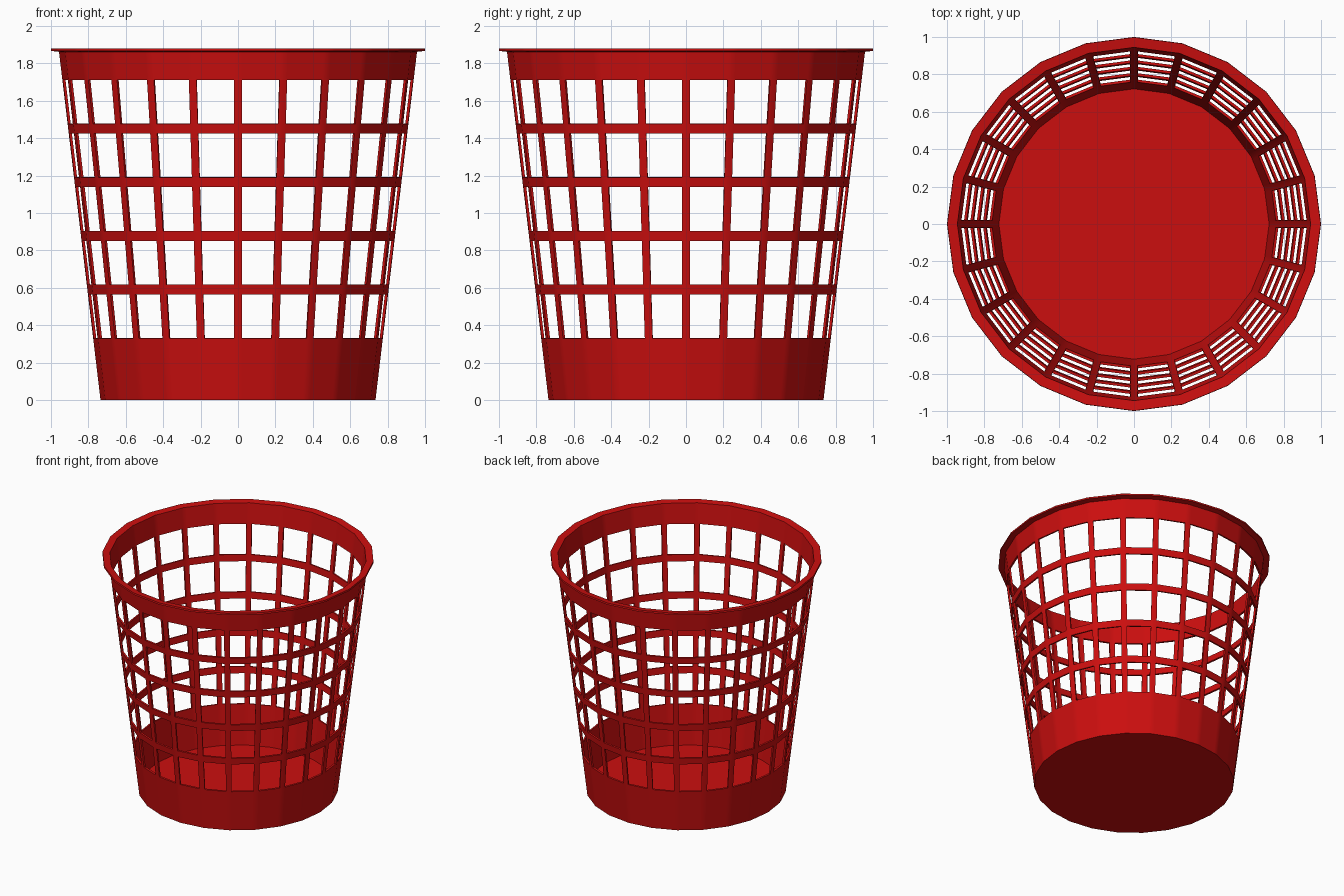
import bpy, bmesh, math
from mathutils import Vector

cube = bpy.data.objects.get("Cube")
if cube:
    bpy.data.objects.remove(cube, do_unlink=True)

SIDES = 24          # facets round the basket, one rib on every corner
RIB = 0.0215        # half width of a rib
WALL = 0.014        # wall thickness
R_BASE, R_TOP, Z_TOP = 0.735, 0.957, 1.862
BAND_LOW, BAND_HIGH = 0.33, 1.712
RING, ROWS = 0.052, 5

red = bpy.data.materials.new("red plastic")
red.use_nodes = True
colour = (0.6, 0.0045, 0.0045, 1)
red.diffuse_color = colour
red.node_tree.nodes["Principled BSDF"].inputs["Base Color"].default_value = colour


def wall_radius(z):
    return R_BASE + (R_TOP - R_BASE) * z / Z_TOP


def loop_points(r, z):
    """Points round one level: before, on and after each corner."""
    corners = [Vector((r * math.sin(2 * math.pi * i / SIDES),
                       -r * math.cos(2 * math.pi * i / SIDES), z))
               for i in range(SIDES)]
    pts = []
    for i, c in enumerate(corners):
        before = (corners[i - 1] - c).normalized() * RIB
        after = (corners[(i + 1) % SIDES] - c).normalized() * RIB
        pts += [c + before, c, c + after]
    return pts


# Levels: solid bottom band, rows of openings split by rings, solid top band, rim
gap = (BAND_HIGH - BAND_LOW - (ROWS - 1) * RING) / ROWS
levels = [(R_BASE, 0.0, False)]         # radius, height, openings above this level
for row in range(ROWS):
    z = BAND_LOW + row * (gap + RING)
    levels += [(wall_radius(z), z, True), (wall_radius(z + gap), z + gap, False)]
levels += [(R_TOP, Z_TOP, False), (1.0, 1.867, False)]

# Lattice shell with a closed bottom
bm = bmesh.new()
loops = [[bm.verts.new(p) for p in loop_points(r, z)] for r, z, _ in levels]
count = SIDES * 3
for k in range(len(levels) - 1):
    for j in range(count):
        if levels[k][2] and j % 3 == 2:
            continue                    # leave the opening between two ribs
        n = (j + 1) % count
        bm.faces.new((loops[k][j], loops[k][n], loops[k + 1][n], loops[k + 1][j]))
bm.faces.new(loops[0][::-1])

mesh = bpy.data.meshes.new("basket")
bm.to_mesh(mesh)
bm.free()
mesh.materials.append(red)
basket = bpy.data.objects.new("basket", mesh)
bpy.context.collection.objects.link(basket)

# Thickness grows inwards from the outer surface
solid = basket.modifiers.new("thickness", 'SOLIDIFY')
solid.thickness = WALL
solid.offset = -1
solid.use_even_offset = True

bpy.ops.object.select_all(action='DESELECT')
bpy.context.view_layer.objects.active = basket
basket.select_set(True)
bpy.ops.object.modifier_apply(modifier=solid.name)
bpy.ops.object.shade_smooth_by_angle(angle=math.radians(30))
